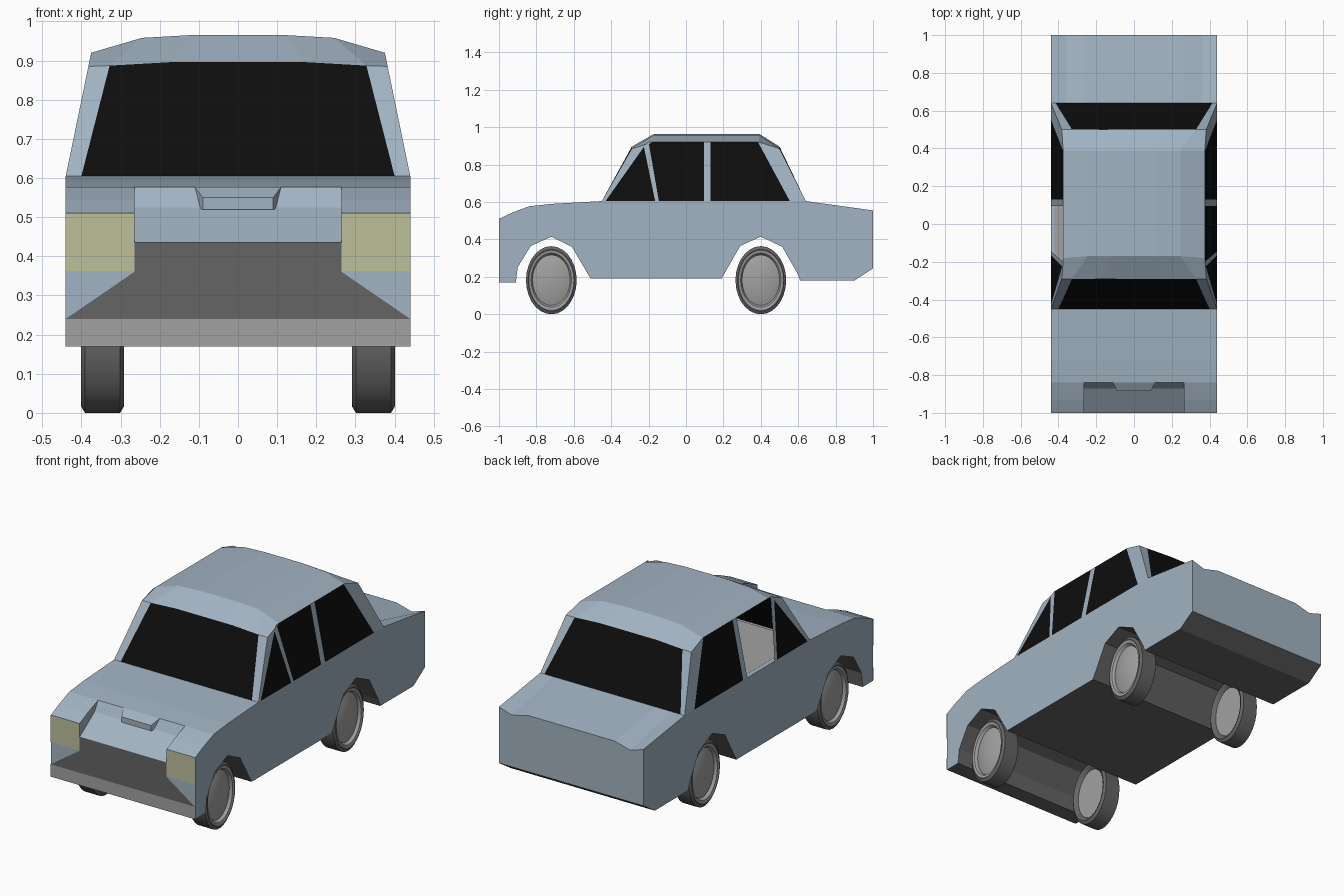
import bpy, bmesh, math
from mathutils import Vector

if "Cube" in bpy.data.objects:
    bpy.data.objects.remove(bpy.data.objects["Cube"])


def material(name, col):
    m = bpy.data.materials.new(name)
    m.diffuse_color = (*col, 1)
    m.use_nodes = True
    m.node_tree.nodes["Principled BSDF"].inputs["Base Color"].default_value = m.diffuse_color
    return m


PAINT = material("blue_paint", (0.36, 0.45, 0.54))
DARK = material("dark_grey", (0.13, 0.13, 0.13))
GLASS = material("black_glass", (0.004, 0.004, 0.004))
LAMP = material("pale_yellow", (0.51, 0.53, 0.33))
METAL = material("light_grey", (0.36, 0.36, 0.36))


def finish(name, bm, mats):
    me = bpy.data.meshes.new(name)
    bm.to_mesh(me)
    bm.free()
    for m in mats:
        me.materials.append(m)
    ob = bpy.data.objects.new(name, me)
    bpy.context.collection.objects.link(ob)
    return ob


def loft(name, sections):
    """Closed loft through (x, [(y, z), ...]) sections; underside faces go dark."""
    bm = bmesh.new()
    rings = [[bm.verts.new((x, y, z)) for y, z in prof] for x, prof in sections]
    for a, b in zip(rings, rings[1:]):
        for i in range(len(a)):
            j = (i + 1) % len(a)
            bm.faces.new((a[i], a[j], b[j], b[i]))
    bm.faces.new(rings[0])
    bm.faces.new(rings[-1])
    bmesh.ops.recalc_face_normals(bm, faces=bm.faces)
    for f in bm.faces:
        c = f.calc_center_median()
        if abs(f.normal.x) < 0.5 and c.z < 0.42 and -0.99 < c.y < 0.99:
            f.material_index = 1
    return finish(name, bm, [PAINT, DARK])


def solid(name, polys, mats, centre):
    """Mesh from (points, material index) polygons, all facing away from centre."""
    bm = bmesh.new()
    for pts, mi in polys:
        f = bm.faces.new([bm.verts.new(p) for p in pts])
        f.material_index = mi
        f.normal_update()
        if f.normal.dot(f.calc_center_median() - Vector(centre)) < 0:
            f.normal_flip()
    bmesh.ops.remove_doubles(bm, verts=bm.verts, dist=0.0005)
    return finish(name, bm, mats)


# lower body: side fenders and a middle section with a recessed nose
ARCHES = [(0.90, 0.18), (0.61, 0.18), (0.595, 0.22), (0.515, 0.36), (0.40, 0.415),
          (0.29, 0.365), (0.19, 0.19), (-0.51, 0.19), (-0.61, 0.36), (-0.72, 0.415),
          (-0.83, 0.365), (-0.90, 0.25), (-0.91, 0.17)]


def profile(nose, tail_z=0.555):
    return ([(-1, 0.17)] + nose + [(-0.84, 0.577), (-0.72, 0.59), (-0.45, 0.605),
            (0.64, 0.605), (1, tail_z), (1, 0.245)] + ARCHES)


FENDER = [(-1, 0.51), (-0.93, 0.543)]
NOSE = [(-1, 0.435), (-0.87, 0.525)]
for s, side in ((-1, "left"), (1, "right")):
    loft(side + "_fender", [(s * 0.265, profile(FENDER)),
                            (s * 0.36, profile(FENDER, 0.53)),
                            (s * 0.44, profile(FENDER))])
loft("body_middle", [(-0.265, profile(NOSE)), (0.265, profile(NOSE))])


# front plates: lamps, grille, bumper
def front_plate(name, outline, mat):
    solid(name, [([(x, -1.003, z) for x, z in outline], 0)], [mat], (0, 0, 0.3))


for s, side in ((-1, "left"), (1, "right")):
    front_plate(side + "_headlamp", [(s * 0.265, 0.362), (s * 0.44, 0.362),
                                     (s * 0.44, 0.51), (s * 0.265, 0.51)], LAMP)
front_plate("grille", [(-0.44, 0.24), (0.44, 0.24), (0.265, 0.36), (0.265, 0.435),
                       (-0.265, 0.435), (-0.265, 0.36)], DARK)
front_plate("bumper", [(-0.44, 0.172), (0.44, 0.172), (0.44, 0.24), (-0.44, 0.24)], METAL)

# hood latch scoop
bl, br, fl, fr = (-0.11, -0.84, 0.577), (0.11, -0.84, 0.577), (-0.09, -0.885, 0.55), (0.09, -0.885, 0.55)
gl, gr, hl, hr = (-0.09, -0.885, 0.52), (0.09, -0.885, 0.52), (-0.11, -0.84, 0.52), (0.11, -0.84, 0.52)
solid("hood_scoop", [((bl, br, fr, fl), 0), ((fl, fr, gr, gl), 0), ((bl, fl, gl, hl), 0),
                     ((br, fr, gr, hr), 0), ((gl, gr, hr, hl), 0)], [PAINT], (0, -0.85, 0.54))

# cabin side walls: strips in (y, z), glass = 1
WALL = [
    ([(-0.45, 0.605), (-0.43, 0.605), (-0.225, 0.895), (-0.205, 0.92), (-0.18, 0.92), (-0.29, 0.885)], 0),
    ([(-0.43, 0.605), (-0.165, 0.605), (-0.225, 0.895)], 1),
    ([(-0.165, 0.605), (-0.145, 0.605), (-0.20, 0.92), (-0.205, 0.92), (-0.225, 0.895)], 0),
    ([(-0.145, 0.605), (0.095, 0.605), (0.095, 0.92), (-0.20, 0.92)], 1),
    ([(0.095, 0.605), (0.13, 0.605), (0.13, 0.92), (0.095, 0.92)], 0),
    ([(0.13, 0.605), (0.555, 0.605), (0.385, 0.92), (0.13, 0.92)], 1),
    ([(0.555, 0.605), (0.64, 0.605), (0.50, 0.885), (0.39, 0.92), (0.385, 0.92)], 0),
]


def wall_x(z):
    return 0.44 - 0.065 * (z - 0.605) / 0.315


polys = []
for s in (-1, 1):
    for i, (pts, mi) in enumerate(WALL):
        if s == -1 and i == 3:
            continue  # the left front window is open
        polys.append(([(s * wall_x(z), y, z) for y, z in pts], mi))

# roof: four cross rows, lower at the front and rear
edge = wall_x(0.885)
LOW = [(edge, 0.885), (0.328, 0.887), (0.17, 0.896)]
HIGH = [(0.375, 0.92), (0.245, 0.958), (0.12, 0.965)]


def row(y, half):
    return [(-x, y, z) for x, z in half] + [(x, y, z) for x, z in reversed(half)]


rows = [row(-0.29, LOW), row(-0.17, HIGH), row(0.39, HIGH), row(0.50, LOW)]
for p in (rows[1], ):
    p[0], p[-1] = (-0.375, -0.18, 0.92), (0.375, -0.18, 0.92)
for a, b in zip(rows, rows[1:]):
    for i in range(5):
        polys.append(((a[i], a[i + 1], b[i + 1], b[i]), 0))

# windscreen and rear window with their posts
for r, y, base in ((rows[0], -0.45, 0.40), (rows[3], 0.64, 0.415)):
    polys.append(([(-base, y, 0.605)] + r[1:5] + [(base, y, 0.605)], 1))
    for s, o, n in ((-1, 0, 1), (1, 5, 4)):
        polys.append(([(s * 0.44, y, 0.605), r[o], r[n], (s * base, y, 0.605)], 0))
solid("cabin", polys, [PAINT, GLASS], (0, 0.1, 0.7))

# interior floor
solid("interior_floor", [([(-0.42, -0.43, 0.609), (0.42, -0.43, 0.609), (0.42, 0.61, 0.609),
                           (-0.42, 0.61, 0.609)], 0)], [METAL], (0, 0.1, 0))

# wheels: revolved (offset, radius) section, slightly narrow in length
SECTION = [(-0.035, 0.0), (-0.035, 0.14), (-0.05, 0.152), (-0.055, 0.165), (-0.045, 0.182),
           (0.045, 0.182), (0.055, 0.165), (0.052, 0.158), (0.05, 0.145),
           (0.035, 0.135), (0.048, 0.09), (0.052, 0.0)]


def wheel(name, s, y0):
    bm = bmesh.new()
    n = 28
    rings = []
    for o, r in SECTION:
        rings.append([bm.verts.new((s * (0.346 + o), y0 + 0.745 * r * math.cos(2 * math.pi * k / n),
                                    0.182 + r * math.sin(2 * math.pi * k / n))) for k in range(n)])
    for i, (a, b) in enumerate(zip(rings, rings[1:])):
        for k in range(n):
            f = bm.faces.new((a[k], a[(k + 1) % n], b[(k + 1) % n], b[k]))
            f.material_index = 1 if i == 0 or i >= 7 else 0
    bmesh.ops.remove_doubles(bm, verts=bm.verts, dist=0.0005)
    bmesh.ops.recalc_face_normals(bm, faces=bm.faces)
    ob = finish(name, bm, [DARK, METAL])
    bpy.ops.object.select_all(action='DESELECT')
    ob.select_set(True)
    bpy.context.view_layer.objects.active = ob
    bpy.ops.object.shade_smooth_by_angle(angle=math.radians(35))


for s, side in ((-1, "left"), (1, "right")):
    wheel("front_wheel_" + side, s, -0.72)
    wheel("rear_wheel_" + side, s, 0.40)
